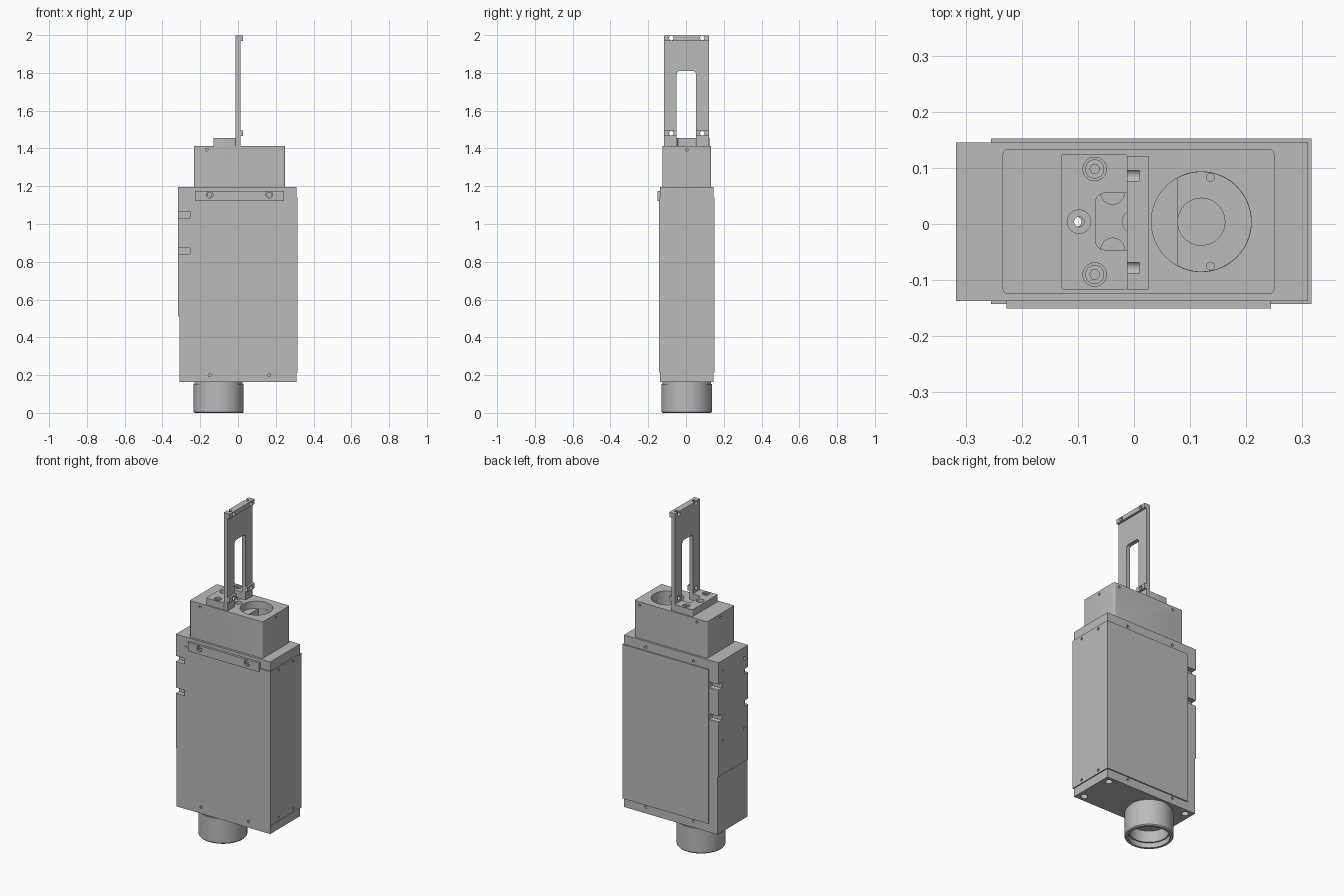
import bpy, bmesh, math
from mathutils import Vector

if "Cube" in bpy.data.objects:
    bpy.data.objects.remove(bpy.data.objects["Cube"])

YC = 0.004          # common centre line of the housing
grey = bpy.data.materials.new("machined grey")
grey.diffuse_color = (0.5, 0.5, 0.5, 1)
grey.use_nodes = True
grey.node_tree.nodes["Principled BSDF"].inputs["Base Color"].default_value = grey.diffuse_color


def prism(name, pts, axis, lo, hi):
    """Extrude a 2D outline along an axis."""
    place = {'X': lambda a, b, t: (t, a, b),
             'Y': lambda a, b, t: (a, t, b),
             'Z': lambda a, b, t: (a, b, t)}[axis]
    bm = bmesh.new()
    face = bm.faces.new([bm.verts.new(place(a, b, lo)) for a, b in pts])
    res = bmesh.ops.extrude_face_region(bm, geom=[face])
    move = Vector(place(0, 0, hi - lo))
    bmesh.ops.translate(bm, vec=move, verts=[v for v in res['geom'] if isinstance(v, bmesh.types.BMVert)])
    bmesh.ops.recalc_face_normals(bm, faces=bm.faces)
    return finish(name, bm)


def finish(name, bm):
    me = bpy.data.meshes.new(name)
    bm.to_mesh(me)
    bm.free()
    me.materials.append(grey)
    ob = bpy.data.objects.new(name, me)
    bpy.context.collection.objects.link(ob)
    return ob


def rect(a0, a1, b0, b1, r=0.0, n=5):
    if r == 0:
        return [(a0, b0), (a1, b0), (a1, b1), (a0, b1)]
    out = []
    for k, (a, b) in enumerate([(a1 - r, b1 - r), (a0 + r, b1 - r), (a0 + r, b0 + r), (a1 - r, b0 + r)]):
        for i in range(n + 1):
            t = math.pi / 2 * (k + i / n)
            out.append((a + r * math.cos(t), b + r * math.sin(t)))
    return out


def disc(a, b, r, n=32):
    return [(a + r * math.cos(2 * math.pi * i / n), b + r * math.sin(2 * math.pi * i / n)) for i in range(n)]


def cut(ob, pts, axis, lo, hi):
    """Subtract an extruded outline from an object."""
    tool = prism("cutter", pts, axis, lo, hi)
    tool.hide_render = True
    mod = ob.modifiers.new("cut", 'BOOLEAN')
    mod.operation = 'DIFFERENCE'
    mod.solver = 'EXACT'
    mod.object = tool
    with bpy.context.temp_override(object=ob, active_object=ob, selected_objects=[ob]):
        bpy.ops.object.modifier_apply(modifier=mod.name)
    bpy.data.objects.remove(tool)


# main housing, slightly thicker on the upper left
body = prism("housing", [(-0.311, 0.163), (0.31, 0.163), (0.31, 1.195), (-0.317, 1.195),
                         (-0.317, 0.51), (-0.311, 0.51)], 'Y', -0.137, 0.145)
# side slots at both left corners
for z in (0.857, 1.048):
    for y0, y1 in ((-0.2, -0.105), (0.113, 0.2)):
        cut(body, rect(-0.35, -0.255, z - 0.017, z + 0.017), 'Y', y0, y1)
# screw holes: front and back, left side, underside
for x in (-0.15, 0.165):
    for z in (0.2, 1.16):
        for y0, y1 in ((-0.2, -0.12), (0.128, 0.2)):
            cut(body, disc(x, z, 0.008, 12), 'Y', y0, y1)
for y in (-0.1, 0.108):
    for z in (0.71, 1.13):
        cut(body, disc(y, z, 0.01, 12), 'X', -0.4, -0.295)
    for x in (-0.27, 0.27):
        cut(body, disc(x, y, 0.02, 20), 'Z', 0.1, 0.2)
cut(body, disc(-0.098, YC, 0.009, 16), 'Z', 0.0, 1.3)

# wrap-around sheet cover
cover = prism("sheet_cover", [(-0.255, -0.143), (0.316, -0.143), (0.316, 0.152), (-0.255, 0.152),
                              (-0.255, 0.1449), (0.3099, 0.1449), (0.3099, -0.1369), (-0.255, -0.1369)],
              'Z', 0.215, 1.14)
for y in (-0.066, 0.074):
    for z in (0.235, 1.12):
        cut(cover, disc(y, z, 0.008, 12), 'X', 0.29, 0.33)

# front hanging strip with two screws
strip = prism("front_strip", rect(-0.227, 0.244, 1.122, 1.176), 'Y', -0.151, -0.1371)
for x in (-0.15, 0.165):
    cut(strip, disc(x, 1.155, 0.018, 24), 'Y', -0.2, -0.1385)
    screw = prism("strip_screw", disc(x, 1.155, 0.014, 20), 'Y', -0.147, -0.137)
    cut(screw, disc(x, 1.155, 0.007, 6), 'Y', -0.2, -0.14)

# upper box with stepped round well
top = prism("upper_box", rect(-0.234, 0.25, -0.124, 0.133, 0.008), 'Z', 1.19, 1.414)
WX, WR, STEP = 0.12, 0.089, 0.078
cut(top, disc(WX, YC, WR, 64), 'Z', 1.37, 1.5)
a = math.acos((STEP - WX) / (WR - 0.0005))
well = [(WX + (WR - 0.0005) * math.cos(t), YC + (WR - 0.0005) * math.sin(t))
        for t in [-a + 2 * a * i / 40 for i in range(41)]]
cut(top, well, 'Z', 1.3, 1.4)
cut(top, disc(WX, YC, 0.042, 40), 'Z', 1.22, 1.35)
for y in (-0.075, 0.083):
    cut(top, disc(0.136, y, 0.007, 12), 'Z', 1.28, 1.32)
# small set-screw holes around the box
for x in (-0.165, 0.215):
    cut(top, disc(x, 1.393, 0.007, 12), 'Y', 0.12, 0.2)
cut(top, disc(-0.165, 1.393, 0.007, 12), 'Y', -0.2, -0.112)
cut(top, disc(YC, 1.393, 0.007, 12), 'X', 0.24, 0.3)
cut(top, disc(YC, 1.393, 0.007, 12), 'X', -0.3, -0.222)
# holes seen beneath the bracket window
for x, y in ((-0.038, 0.056), (-0.038, -0.046), (0.0, YC)):
    cut(top, disc(x, y, 0.021, 24), 'Z', 1.385, 1.45)
cut(top, disc(-0.098, YC, 0.009, 16), 'Z', 1.1, 1.5)

# bracket foot
foot = prism("bracket_foot", rect(-0.13, -0.012, -0.117, 0.125, 0.006), 'Z', 1.413, 1.455)
cut(foot, rect(-0.068, 0.05, -0.046, 0.055, 0.015), 'Z', 1.3, 1.5)
for x, y, r in ((-0.07, 0.098, 0.0), (-0.07, -0.09, 0.0), (-0.098, YC, 0.009)):
    cut(foot, disc(x, y, 0.021, 28), 'Z', 1.432, 1.5)
    if r:
        cut(foot, disc(x, y, r, 16), 'Z', 1.3, 1.5)
    else:
        screw = prism("foot_screw", disc(x, y, 0.017, 24), 'Z', 1.43, 1.447)
        cut(screw, disc(x, y, 0.009, 6), 'Z', 1.437, 1.5)

# upright plate with window, top lip and lower lugs
plate = prism("upright_plate", rect(-0.117, 0.121, 1.413, 1.998), 'X', -0.0125, 0.0125)
cut(plate, rect(-0.05, 0.054, 1.3, 1.81, 0.018), 'X', -0.1, 0.1)
lip = prism("top_lip", rect(-0.117, 0.121, 1.97, 1.998), 'X', 0.0125, 0.026)
lugs = [prism("lower_lug", rect(y0, y1, 1.465, 1.495), 'X', 0.0125, 0.026)
        for y0, y1 in ((-0.117, -0.05), (0.054, 0.121))]
for k, y in enumerate((-0.078, 0.086)):
    for ob in (plate, lip):
        cut(ob, disc(y, 1.984, 0.012, 20), 'X', -0.1, 0.1)
    cut(plate, rect(y - 0.009, y + 0.009, 1.984, 2.1), 'X', -0.1, 0.01)
    for ob in (plate, lugs[k]):
        cut(ob, disc(y, 1.48, 0.012, 20), 'X', -0.1, 0.1)

# lathed lens tube underneath
profile = [(0.114, 0.0), (0.128, 0.0), (0.133, 0.006), (0.133, 0.152), (0.128, 0.152), (0.128, 0.164),
           (0.009, 0.164), (0.009, 0.1), (0.106, 0.1), (0.106, 0.03), (0.114, 0.03)]
bm = bmesh.new()
N = 64
rings = [[bm.verts.new((-0.103 + r * math.cos(2 * math.pi * i / N), YC + r * math.sin(2 * math.pi * i / N), z))
          for i in range(N)] for r, z in profile]
for k, ring in enumerate(rings):
    nxt = rings[(k + 1) % len(rings)]
    for i in range(N):
        j = (i + 1) % N
        bm.faces.new((ring[i], ring[j], nxt[j], nxt[i]))
bmesh.ops.recalc_face_normals(bm, faces=bm.faces)
finish("lens_tube", bm)

# smooth round walls, keep edges sharp
for ob in bpy.context.collection.objects:
    ob.select_set(True)
    bpy.context.view_layer.objects.active = ob
bpy.ops.object.shade_smooth_by_angle(angle=math.radians(30))
